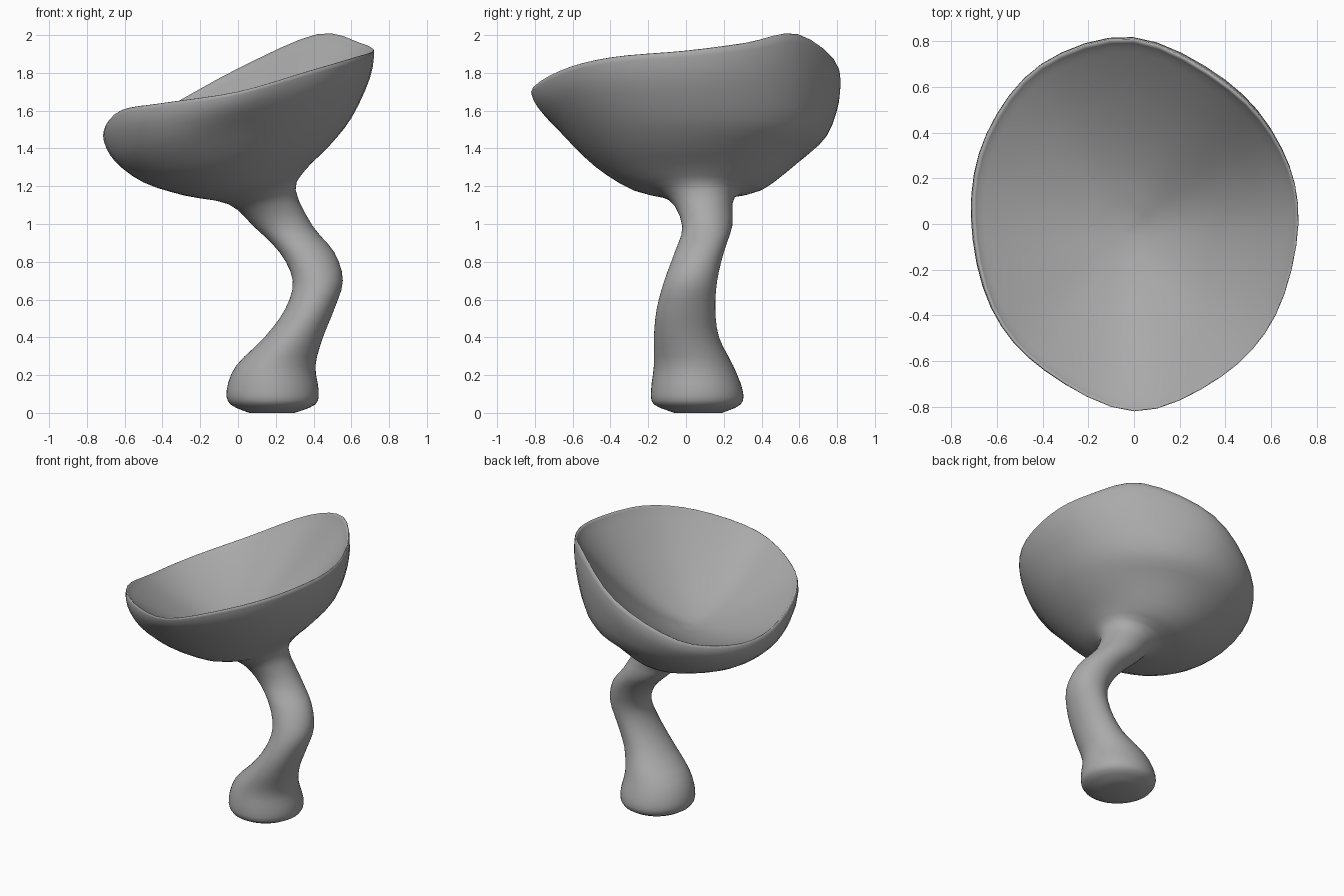
import bpy, bmesh, math
from mathutils import Vector

if "Cube" in bpy.data.objects:
    bpy.data.objects.remove(bpy.data.objects["Cube"])

SEG = 48
STEPS = 3

# Stem sections: left x, right x, front y, back y, height
STEM = [
    (0.06, 0.30, -0.06, 0.19, 0.0),
    (-0.04, 0.41, -0.17, 0.29, 0.045),
    (-0.06, 0.427, -0.185, 0.30, 0.12),
    (-0.01, 0.41, -0.17, 0.25, 0.25),
    (0.14, 0.45, -0.17, 0.175, 0.40),
    (0.25, 0.51, -0.155, 0.155, 0.55),
    (0.29, 0.555, -0.115, 0.165, 0.70),
    (0.22, 0.51, -0.06, 0.20, 0.85),
    (0.08, 0.395, -0.02, 0.245, 0.99),
]
# Cup sections: (left x, z), (right x, z), (front y, z), (back y, z)
CUP = [
    ((-0.05, 1.105), (0.305, 1.18), (-0.10, 1.14), (0.26, 1.15)),
    ((-0.28, 1.15), (0.36, 1.29), (-0.30, 1.20), (0.42, 1.20)),
    ((-0.50, 1.22), (0.48, 1.41), (-0.50, 1.33), (0.61, 1.35)),
    ((-0.65, 1.33), (0.60, 1.56), (-0.67, 1.50), (0.75, 1.48)),
]
# Rim points every 30 degrees, starting on the right
RIM = [
    (0.72, 0.0, 1.915), (0.65, 0.32, 1.955), (0.42, 0.60, 2.0),
    (0.0, 0.81, 1.82), (-0.41, 0.69, 1.60), (-0.645, 0.38, 1.51),
    (-0.705, 0.03, 1.51), (-0.62, -0.37, 1.60), (-0.39, -0.64, 1.64),
    (0.0, -0.82, 1.70), (0.38, -0.67, 1.81), (0.62, -0.40, 1.88),
]
FLOOR = Vector((-0.05, -0.05, 1.33))


def spline(a, b, c, d, t):
    return 0.5 * (2 * b + (c - a) * t + (2 * a - 5 * b + 4 * c - d) * t * t
                  + (3 * b - a - 3 * c + d) * t ** 3)


def section(left, right, front, back):
    """Tilted ellipse through four cardinal points."""
    cx, cy = (left[0] + right[0]) / 2, (front[0] + back[0]) / 2
    rx, ry = (right[0] - left[0]) / 2, (back[0] - front[0]) / 2
    mx, my = (left[1] + right[1]) / 2, (front[1] + back[1]) / 2
    ring = []
    for i in range(SEG):
        a = math.tau * i / SEG
        c, s = math.cos(a), math.sin(a)
        z = (mx * c * c + my * s * s + (right[1] - left[1]) / 2 * c
             + (back[1] - front[1]) / 2 * s)
        ring.append(Vector((cx + rx * c, cy + ry * s, z)))
    return ring


def rim_ring():
    pts = [Vector(p) for p in RIM]
    n, ring = len(pts), []
    for i in range(SEG):
        k, t = divmod(i * n / SEG, 1)
        ring.append(spline(*[pts[(int(k) + j) % n] for j in (-1, 0, 1, 2)], t))
    return ring


def bulge_ring(low, high):
    """Rounded shoulder between the outer wall and the rim."""
    ring = [a.lerp(b, 0.6) for a, b in zip(low, high)]
    return [Vector((p.x * 1.04, p.y * 1.035, p.z)) for p in ring]


def bowl_ring(rim, t):
    """Inner dish, curving from the floor point up to the rim."""
    k = t ** 1.7
    return [Vector((FLOOR.x + (p.x - FLOOR.x) * t, FLOOR.y + (p.y - FLOOR.y) * t,
                    FLOOR.z + (p.z - FLOOR.z) * k)) for p in rim]


# Stem, outer cup, rim, then inner bowl
rings = [section((l, z), (r, z), (f, z), (b, z)) for l, r, f, b, z in STEM]
rings += [section(*s) for s in CUP]
rim = rim_ring()
rings += [bulge_ring(rings[-1], rim), rim]
rings += [bowl_ring(rim, t) for t in (0.96, 0.85, 0.7, 0.5, 0.3, 0.12)]

# Smooth the sections along the length
fine = []
for k in range(len(rings) - 1):
    quad = [rings[min(max(k + j, 0), len(rings) - 1)] for j in (-1, 0, 1, 2)]
    for s in range(STEPS):
        fine.append([spline(*p, s / STEPS) for p in zip(*quad)])
fine.append(rings[-1])

bm = bmesh.new()
loops = []
for ring in fine:
    loops.append([bm.verts.new((p.x, p.y, max(p.z, 0))) for p in ring])
for lo, hi in zip(loops, loops[1:]):
    for i in range(SEG):
        j = (i + 1) % SEG
        bm.faces.new((lo[i], lo[j], hi[j], hi[i]))
bm.faces.new(list(reversed(loops[0])))
# Bowl floor
floor = bm.verts.new(FLOOR)
for i in range(SEG):
    bm.faces.new((loops[-1][i], loops[-1][(i + 1) % SEG], floor))
bmesh.ops.recalc_face_normals(bm, faces=bm.faces)

mesh = bpy.data.meshes.new("cup_mushroom")
bm.to_mesh(mesh)
bm.free()
# Darker grey surface
grey = bpy.data.materials.new("dark_grey")
grey.diffuse_color = (0.4, 0.4, 0.4, 1)
grey.use_nodes = True
grey.node_tree.nodes["Principled BSDF"].inputs["Base Color"].default_value = grey.diffuse_color
mesh.materials.append(grey)
obj = bpy.data.objects.new("cup_mushroom", mesh)
bpy.context.collection.objects.link(obj)
bpy.context.view_layer.objects.active = obj
obj.select_set(True)
bpy.ops.object.shade_smooth()
